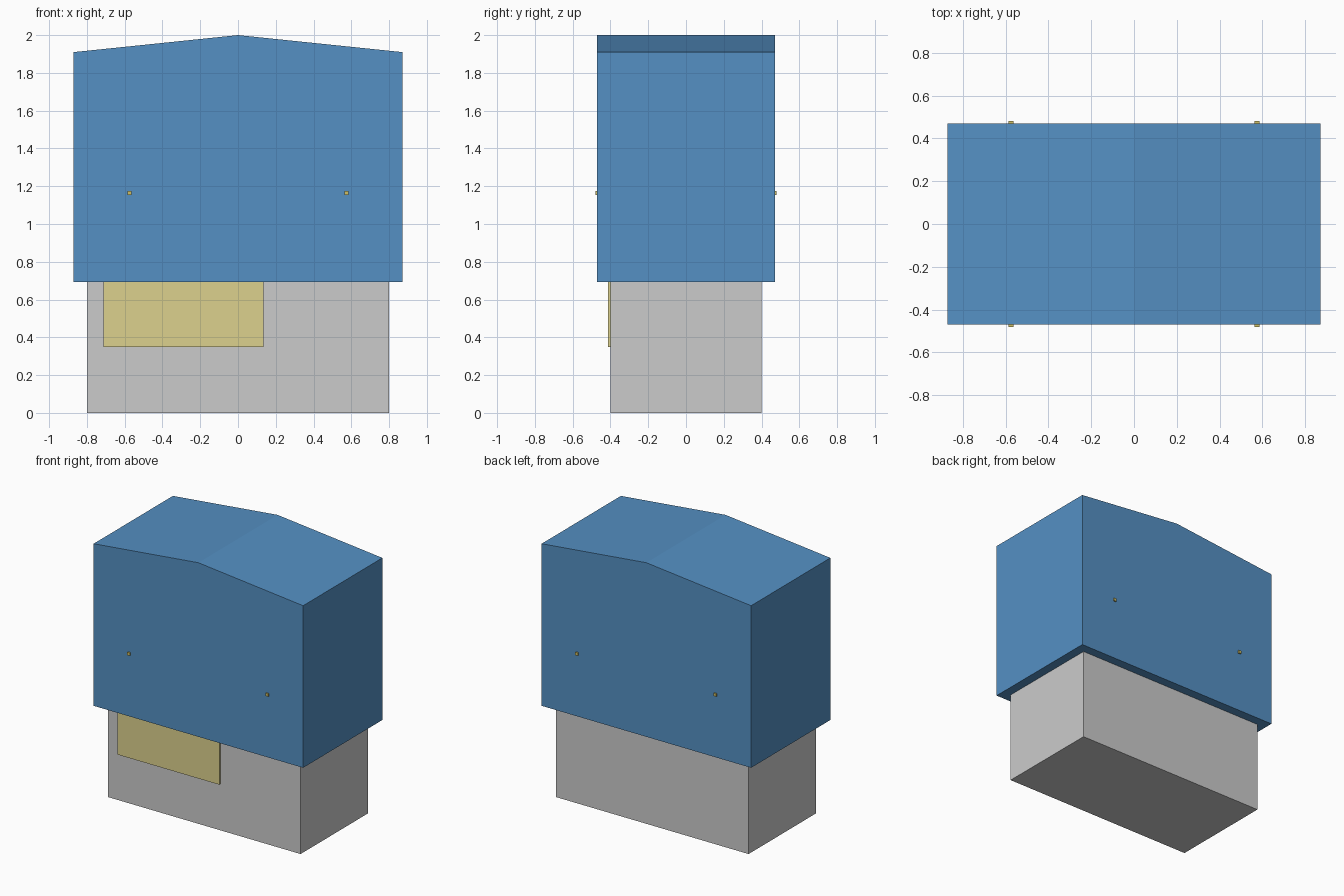
import bpy, bmesh

if "Cube" in bpy.data.objects:
    bpy.data.objects.remove(bpy.data.objects["Cube"])


def colour(name, rgb):
    m = bpy.data.materials.new(name)
    m.diffuse_color = (*rgb, 1)
    m.use_nodes = True
    m.node_tree.nodes["Principled BSDF"].inputs["Base Color"].default_value = m.diffuse_color
    return m


def prism(name, profile, y0, y1, mat=None):
    """Extrude an x-z profile from y0 to y1."""
    bm = bmesh.new()
    face = bm.faces.new([bm.verts.new((x, y0, z)) for x, z in profile])
    ext = bmesh.ops.extrude_face_region(bm, geom=[face])
    verts = [v for v in ext["geom"] if isinstance(v, bmesh.types.BMVert)]
    bmesh.ops.translate(bm, verts=verts, vec=(0, y1 - y0, 0))
    bmesh.ops.recalc_face_normals(bm, faces=bm.faces)
    mesh = bpy.data.meshes.new(name)
    bm.to_mesh(mesh)
    bm.free()
    obj = bpy.data.objects.new(name, mesh)
    bpy.context.collection.objects.link(obj)
    if mat:
        mesh.materials.append(mat)
    return obj


def box(name, x0, x1, y0, y1, z0, z1, mat=None):
    return prism(name, [(x0, z0), (x1, z0), (x1, z1), (x0, z1)], y0, y1, mat)


blue = colour("cover_blue", (0.09, 0.28, 0.55))
cream = colour("sign_cream", (0.72, 0.64, 0.27))
brass = colour("eyelet_yellow", (0.62, 0.52, 0.13))

# Stall body, running up a little inside the cover
box("stall_base", -0.80, 0.80, -0.40, 0.40, 0, 0.76)

# Fabric cover with a shallow ridge
prism("fabric_cover",
      [(-0.87, 0.693), (0.87, 0.693), (0.87, 1.91), (0, 2.0), (-0.87, 1.91)],
      -0.47, 0.47, blue)

# Blank sign board, its top tucked under the cover
box("sign_board", -0.713, 0.135, -0.414, -0.40, 0.348, 0.745, cream)

# Eyelets on the front and back of the cover
for side, y in (("front", -0.47), ("back", 0.47)):
    for hand, x in (("left", -0.574), ("right", 0.574)):
        box(f"eyelet_{side}_{hand}", x - 0.011, x + 0.011,
            y - 0.01, y + 0.01, 1.154, 1.176, brass)
